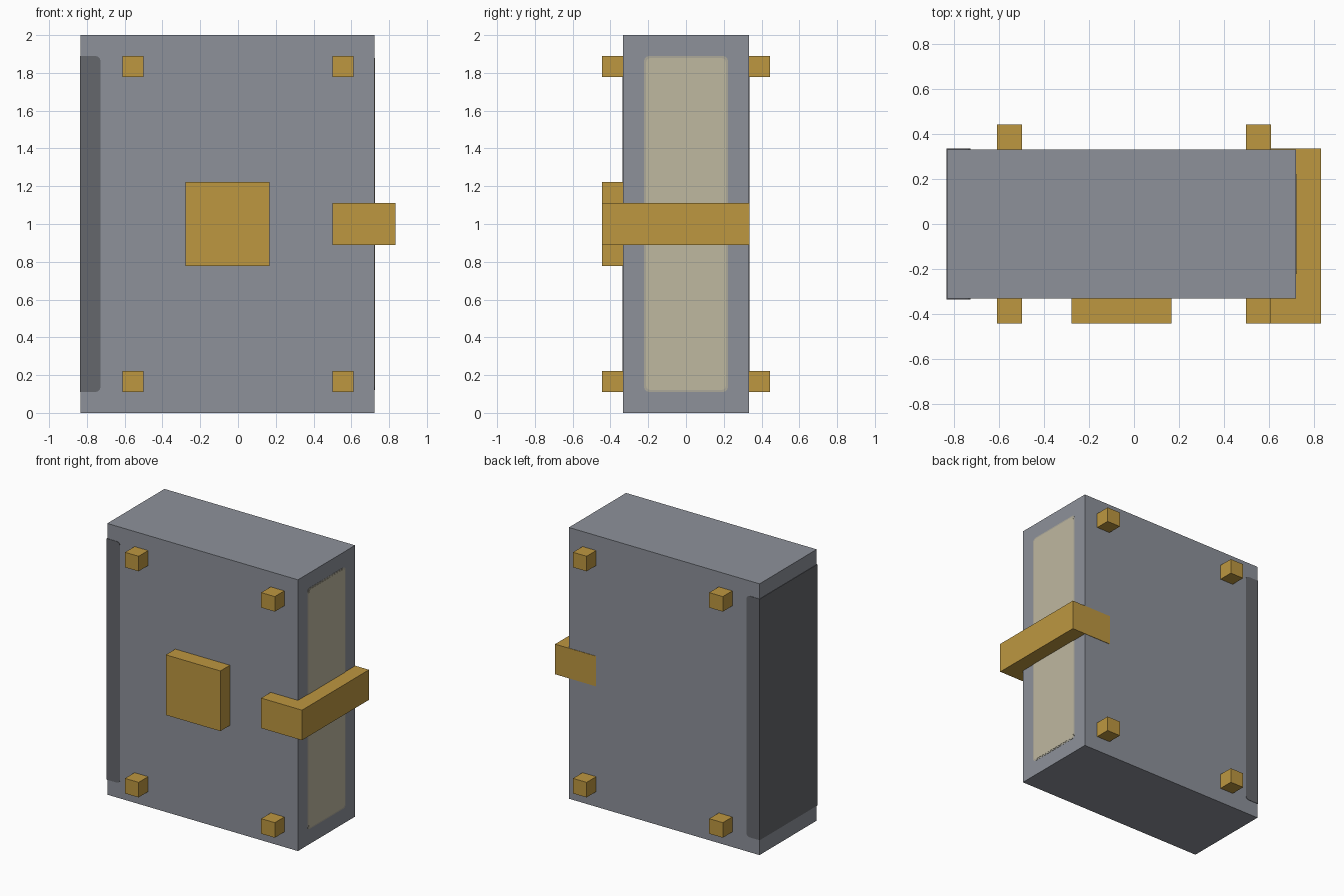
import bpy
import bmesh
from mathutils import Vector

old = bpy.data.objects.get("Cube")
if old:
    bpy.data.objects.remove(old, do_unlink=True)


def material(name, rgb):
    """Flat material from 0-255 display values, stored as linear."""
    lin = [((c / 255 + 0.055) / 1.055) ** 2.4 for c in rgb] + [1.0]
    m = bpy.data.materials.new(name)
    m.use_nodes = True
    m.diffuse_color = lin
    bsdf = next(n for n in m.node_tree.nodes if n.type == 'BSDF_PRINCIPLED')
    bsdf.inputs["Base Color"].default_value = lin
    return m


grey = material("cover grey", (141, 145, 154))
dark = material("spine dark grey", (101, 103, 108))
cream = material("page cream", (191, 184, 160))
rim = material("page rim", (172, 168, 154))
gold = material("brass gold", (189, 151, 64))


def box(name, low, high, mat, round_edges=None, radius=0.025):
    """Box between two corners; round_edges(a, b) picks edges to round."""
    low, high = Vector(low), Vector(high)
    size, mid = high - low, (low + high) / 2
    bm = bmesh.new()
    bmesh.ops.create_cube(bm, size=1)
    for v in bm.verts:
        v.co = Vector([v.co[i] * size[i] + mid[i] for i in range(3)])
    if round_edges:
        picked = [e for e in bm.edges if round_edges(e.verts[0].co, e.verts[1].co)]
        bmesh.ops.bevel(bm, geom=picked, offset=radius, segments=3,
                        profile=0.5, affect='EDGES')
    mesh = bpy.data.meshes.new(name)
    bm.to_mesh(mesh)
    bm.free()
    mesh.materials.append(mat)
    obj = bpy.data.objects.new(name, mesh)
    bpy.context.collection.objects.link(obj)
    return obj


LEFT, RIGHT, DEPTH = 0.722, -0.833, 0.333   # sides of the book block
OUT = 0.444                                 # reach of the raised fittings
SKIN = 0.003                                # thickness of painted details

# Book block
box("cover", (RIGHT, -DEPTH, 0), (LEFT, DEPTH, 2), grey)

# Spine band wrapping onto both covers, rounded at its inner corners
box("spine_band", (RIGHT - SKIN, -DEPTH - SKIN, 0.111),
    (-0.728, DEPTH + SKIN, 1.889), dark,
    lambda a, b: abs(a.y - b.y) > 0.1 and a.x > -0.8)


# Page panel with its thin rim
def along_x(a, b):
    return abs(a.x - b.x) > 0.01


box("page_rim", (0.7, -0.222, 0.111), (LEFT + SKIN / 2, 0.222, 1.889), rim, along_x)
box("pages", (0.7, -0.212, 0.121), (LEFT + SKIN, 0.212, 1.879), cream, along_x)

# Corner studs on both covers
for face, side in (("front", -1), ("back", 1)):
    near, far = sorted((side * DEPTH, side * OUT))
    for hand, x in (("right", -0.611), ("left", 0.5)):
        for level, z in (("lower", 0.111), ("upper", 1.778)):
            box(f"{face}_{hand}_{level}_stud", (x, near, z),
                (x + 0.111, far, z + 0.111), gold)

# Front plaque
box("front_plaque", (-0.278, -OUT, 0.778), (0.167, -DEPTH, 1.222), gold)

# Clasp wrapping round the page side, flush with the back cover
box("clasp", (0.5, -OUT, 0.889), (0.833, DEPTH + SKIN, 1.111), gold)
